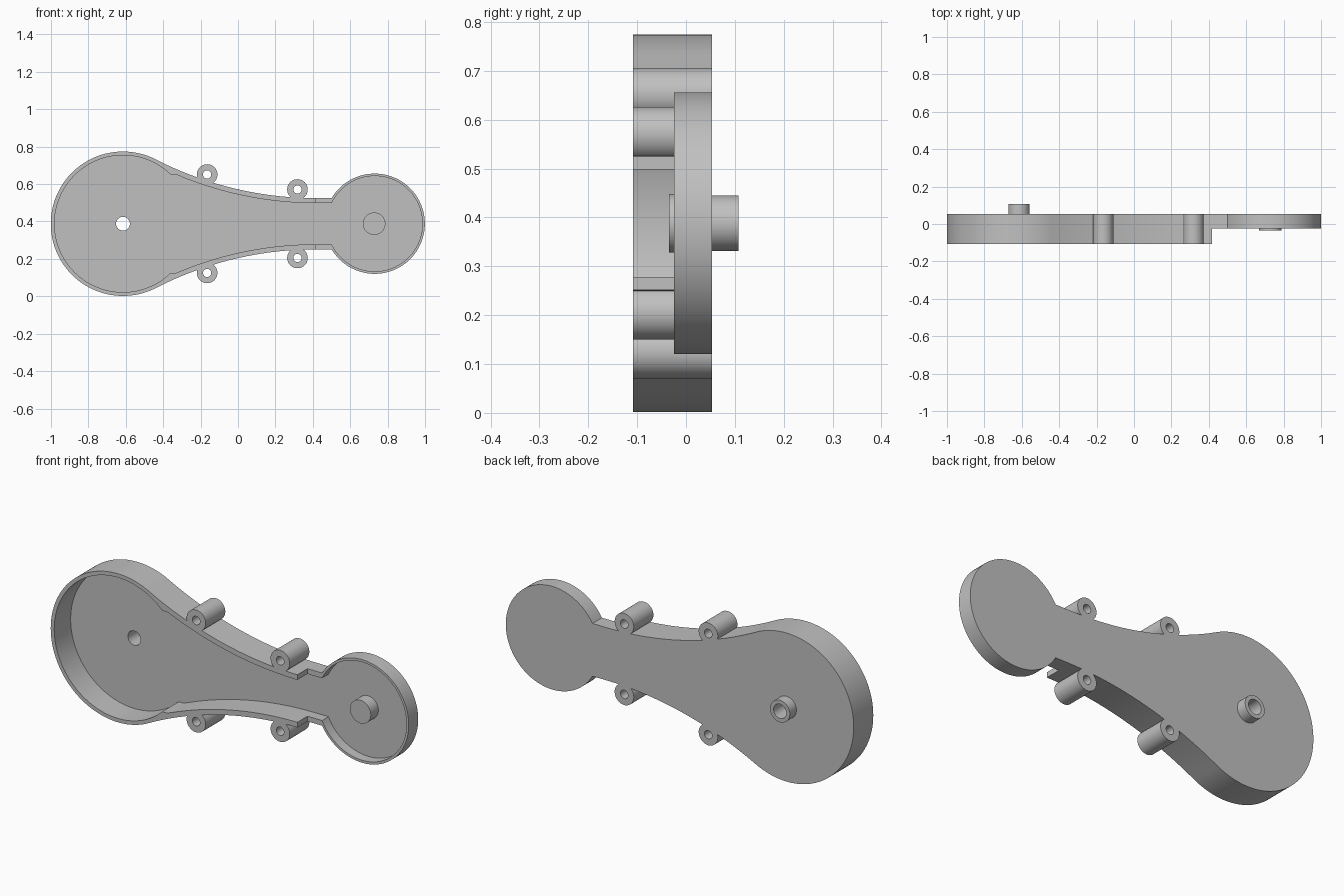
import bpy, bmesh
from math import sin, cos, asin, sqrt, radians, degrees, atan2

cube = bpy.data.objects.get("Cube")
if cube:
    bpy.data.objects.remove(cube)

grey = bpy.data.materials.new("plain grey")
grey.use_nodes = True
grey.diffuse_color = (0.53, 0.53, 0.53, 1)
grey.node_tree.nodes["Principled BSDF"].inputs["Base Color"].default_value = grey.diffuse_color

# Main dimensions; outlines are drawn around the centre height
MID = 0.388
FRONT, STEP, FLOOR, BACK = -0.108, -0.025, 0.027, 0.053
BIG, SMALL = -0.615, 0.731
BIG_R, SMALL_R = 0.386, 0.268
NECK_X, NECK_H, WALL = 0.417, 0.137, 0.027


def arc(cx, cv, r, a0, a1, n):
    angles = [radians(a0 + (a1 - a0) * i / n) for i in range(n + 1)]
    return [(cx + r * cos(a), cv + r * sin(a)) for a in angles]


def mirrored(half):
    """Close an upper outline that starts and ends on the centre line."""
    return half + [(x, -v) for x, v in reversed(half[1:-1])]


def prism(name, outline, y0, y1):
    """Extrude an x-z outline from y0 back to y1."""
    bm = bmesh.new()
    face = bm.faces.new([bm.verts.new((x, y0, v + MID)) for x, v in outline])
    new = bmesh.ops.extrude_face_region(bm, geom=[face])["geom"]
    bmesh.ops.translate(bm, vec=(0, y1 - y0, 0),
                        verts=[g for g in new if isinstance(g, bmesh.types.BMVert)])
    bmesh.ops.recalc_face_normals(bm, faces=bm.faces)
    mesh = bpy.data.meshes.new(name)
    bm.to_mesh(mesh)
    bm.free()
    mesh.materials.append(grey)
    obj = bpy.data.objects.new(name, mesh)
    bpy.context.collection.objects.link(obj)
    return obj


def cylinder(name, x, v, r, y0, y1, n=48):
    return prism(name, arc(x, v, r, 0, 360, n)[:-1], y0, y1)


def combine(target, tool, operation):
    """Apply a boolean and drop the tool object."""
    bpy.context.view_layer.objects.active = target
    mod = target.modifiers.new(tool.name, "BOOLEAN")
    mod.operation, mod.object, mod.solver = operation, tool, "EXACT"
    bpy.ops.object.modifier_apply(modifier=mod.name)
    bpy.data.objects.remove(tool)


# Concave flank: level at the neck and tangent to the big disc
dx = NECK_X - BIG
R = (dx ** 2 + NECK_H ** 2 - BIG_R ** 2) / (2 * (BIG_R - NECK_H))
flank_v = NECK_H + R
tangent = degrees(atan2(flank_v, dx))

# Outer shell
outer = arc(SMALL, 0, SMALL_R, 0, 180 - degrees(asin(NECK_H / SMALL_R)), 48)
outer += arc(NECK_X, flank_v, R, -90, tangent - 180, 24)
outer += arc(BIG, 0, BIG_R, tangent, 180, 48)[1:]
housing = prism("arm_housing", mirrored(outer), FRONT, BACK)

# Screw bosses along both flanks
bosses = [(x, s * v) for x, v in ((-0.165, 0.263), (0.318, 0.183)) for s in (1, -1)]
for x, v in bosses:
    combine(housing, cylinder("screw_boss", x, v, 0.055, FRONT, BACK), "UNION")

# Open cavity with a small notch where the flank meets the big disc
inner_h, inner_r = NECK_H - WALL, SMALL_R - 0.013
pocket_r, notch_x = BIG_R - 0.02, -0.33
sweep = degrees(asin((NECK_X - notch_x) / (R + WALL)))
notch_v = flank_v - sqrt((R + WALL) ** 2 - (NECK_X - notch_x) ** 2)
inner = arc(SMALL, 0, inner_r, 0, 180 - degrees(asin(inner_h / inner_r)), 48)
inner += arc(NECK_X, flank_v, R + WALL, -90, -90 - sweep, 24)
inner += arc(BIG, 0, pocket_r, degrees(asin(notch_v / pocket_r)), 180, 48)
combine(housing, prism("cavity", mirrored(inner), FRONT - 0.1, FLOOR), "DIFFERENCE")

# Lowered rim around the small disc
step = [(NECK_X, -0.5), (1.2, -0.5), (1.2, 0.5), (NECK_X, 0.5)]
combine(housing, prism("rim_step", step, FRONT - 0.1, STEP), "DIFFERENCE")

# Pivot pin in front and hub behind
combine(housing, cylinder("pivot_pin", 0.728, 0, 0.06, -0.035, 0.04), "UNION")
combine(housing, cylinder("hub", BIG, 0, 0.057, 0.04, 0.107), "UNION")

# Through holes
for x, v, r in [(BIG, 0, 0.037)] + [(x, v, 0.022) for x, v in bosses]:
    combine(housing, cylinder("hole", x, v, r, -0.3, 0.3, 32), "DIFFERENCE")

# Smooth curved walls, crisp rims
bpy.ops.object.select_all(action="DESELECT")
housing.select_set(True)
bpy.context.view_layer.objects.active = housing
bpy.ops.object.shade_smooth_by_angle(angle=radians(25))
